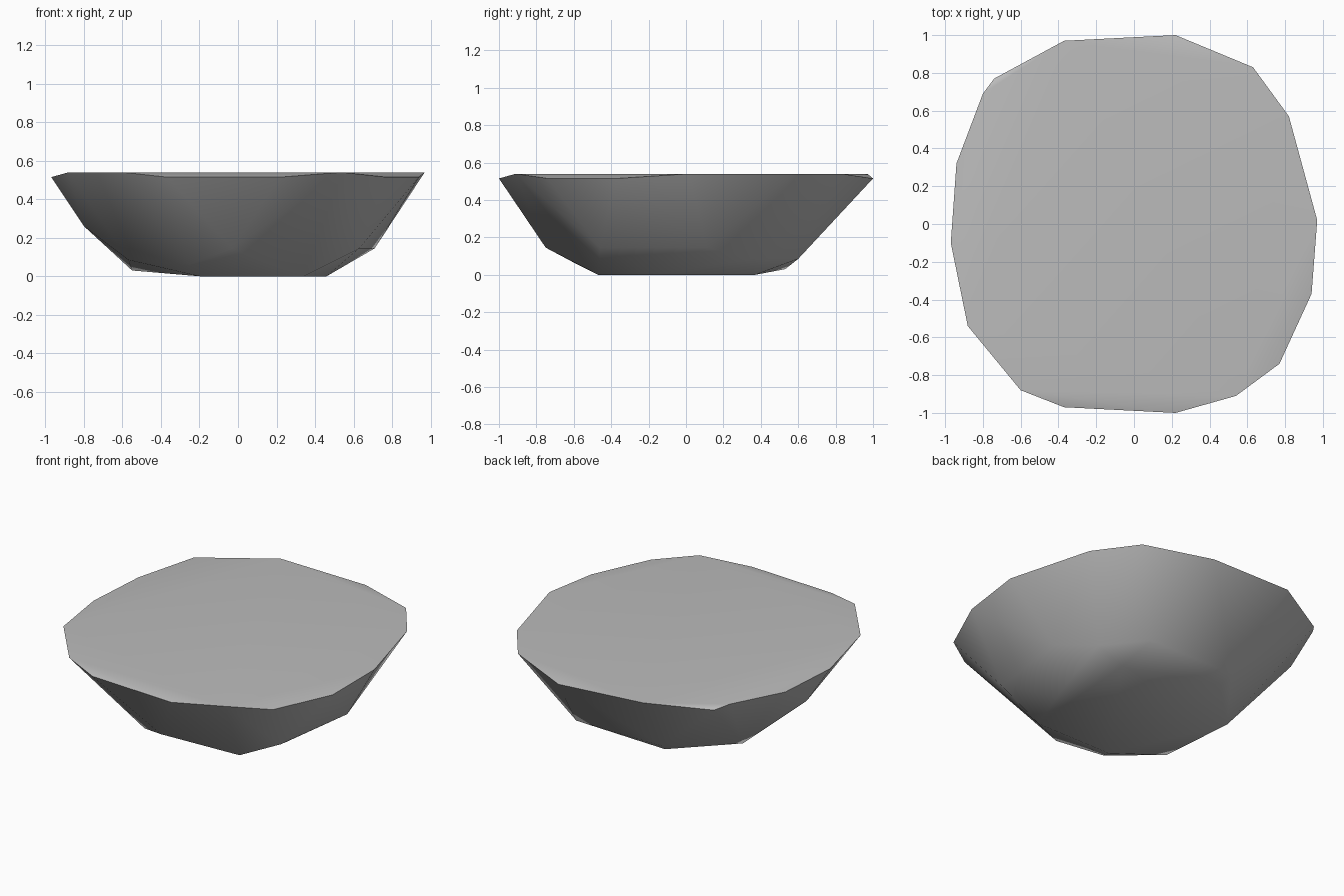
import bpy
import bmesh
import math

cube = bpy.data.objects.get("Cube")
if cube:
    bpy.data.objects.remove(cube, do_unlink=True)


def flat_material(name, colour):
    material = bpy.data.materials.new(name)
    material.use_nodes = True
    material.diffuse_color = colour
    material.node_tree.nodes["Principled BSDF"].inputs["Base Color"].default_value = colour
    return material


def level(height, corners):
    """Place a ring of corners at one height."""
    return [(x, y, height) for x, y in corners]


# flat top face and the slightly lower chipped corners of the rim
top_face = level(.54, [(-.6, -.88), (-.88, -.54), (-.8, .69), (-.37, .97),
                       (.63, .83), (.82, .57), (.97, .02), (.54, -.91)])
chipped_rim = level(.515, [(-.37, -.97), (.22, -1), (.77, -.74), (.94, -.37),
                           (.22, 1), (-.74, .77), (-.94, .32), (-.97, -.1)])

# bulging corners of the underside, from the shoulder down to the base
shoulder = level(.26, [(-.8, -.1)])
belly = level(.145, [(.71, .11), (.63, -.46), (-.03, -.75)])
lower_belly = level(.085, [(.57, .35), (.37, .6), (-.25, .6), (-.57, -.38)])
foot = level(.06, [(-.26, -.59)]) + level(.03, [(-.22, .53), (-.55, .2)])
base = level(0, [(.46, -.16), (.4, .37), (.34, -.47), (-.2, -.47)])

# wrap one faceted skin around all the corners
bm = bmesh.new()
for corner in top_face + chipped_rim + shoulder + belly + lower_belly + foot + base:
    bm.verts.new(corner)
hull = bmesh.ops.convex_hull(bm, input=bm.verts)
unused = [item for item in hull["geom_interior"] if isinstance(item, bmesh.types.BMVert)]
bmesh.ops.delete(bm, geom=unused, context="VERTS")

# merge the flat top into a single face
bmesh.ops.dissolve_limit(bm, angle_limit=math.radians(.5), verts=bm.verts, edges=bm.edges)
bmesh.ops.recalc_face_normals(bm, faces=bm.faces)

mesh = bpy.data.meshes.new("flat_topped_rock")
bm.to_mesh(mesh)
bm.free()
rock = bpy.data.objects.new("flat_topped_rock", mesh)
bpy.context.collection.objects.link(rock)
mesh.materials.append(flat_material("stone_grey", (.5, .5, .5, 1)))

# soften the facets but keep the rim crisp
bpy.ops.object.select_all(action="DESELECT")
rock.select_set(True)
bpy.context.view_layer.objects.active = rock
bpy.ops.object.shade_smooth_by_angle(angle=math.radians(40))
